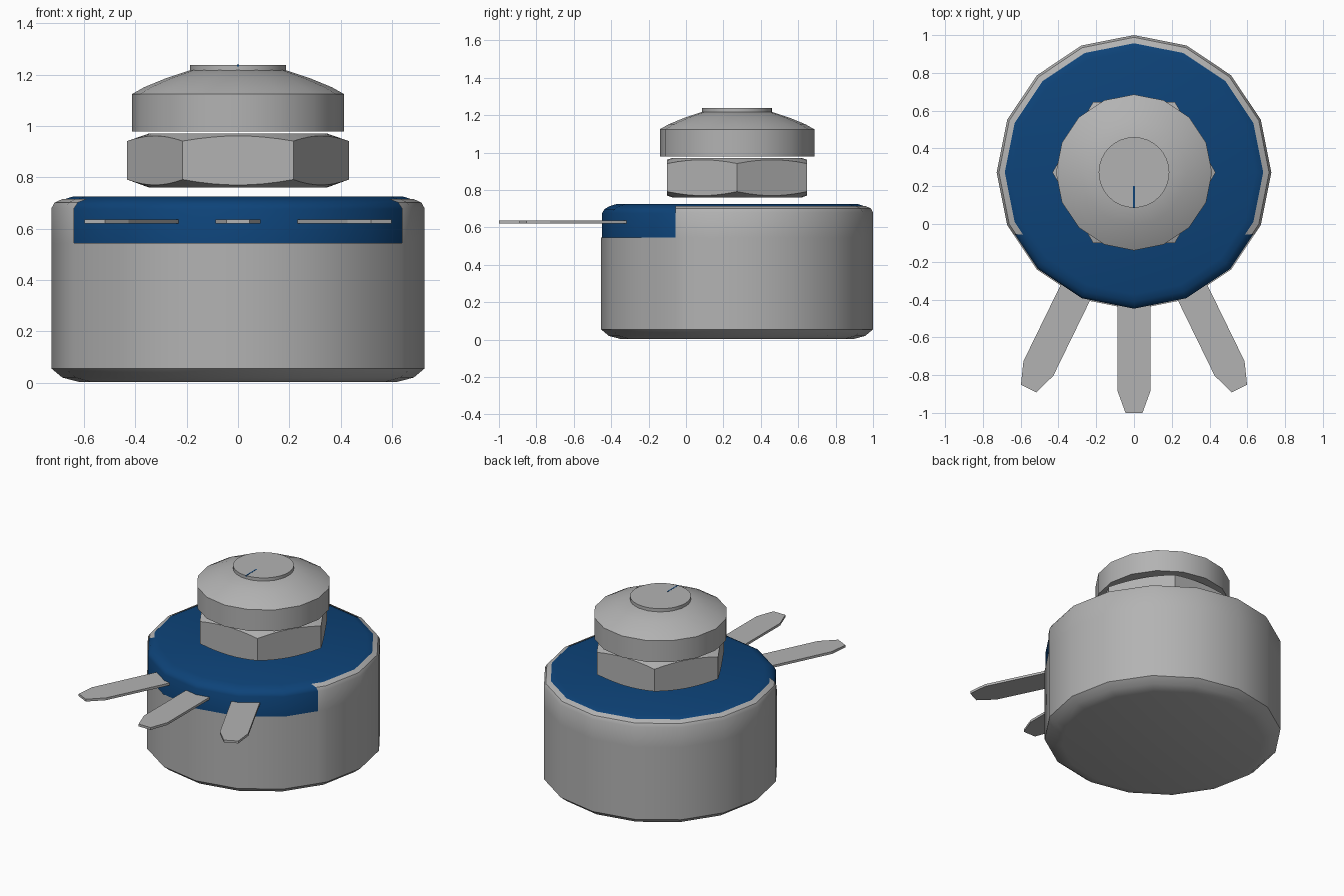
import bpy, bmesh, math
from mathutils import Matrix

cube = bpy.data.objects.get("Cube")
if cube:
    bpy.data.objects.remove(cube, do_unlink=True)

CY = 0.273  # y of the shared vertical axis


def material(name, rgb):
    m = bpy.data.materials.new(name)
    m.use_nodes = True
    m.diffuse_color = (*rgb, 1)
    m.node_tree.nodes["Principled BSDF"].inputs["Base Color"].default_value = (*rgb, 1)
    return m


GREY = material("metal grey", (0.45, 0.45, 0.45))
BLUE = material("insulator blue", (0.004, 0.056, 0.19))


def finish(name, bm, mat, angle=30):
    bmesh.ops.recalc_face_normals(bm, faces=bm.faces)
    me = bpy.data.meshes.new(name)
    bm.to_mesh(me)
    bm.free()
    me.materials.append(mat)
    ob = bpy.data.objects.new(name, me)
    bpy.context.collection.objects.link(ob)
    if angle:
        bpy.ops.object.select_all(action='DESELECT')
        ob.select_set(True)
        bpy.context.view_layer.objects.active = ob
        bpy.ops.object.shade_smooth_by_angle(angle=math.radians(angle))
    return ob


def lathe(profile, sides=16):
    """Rings of (radius, z) joined into a turned shape; ends are closed where requested by radius 0."""
    bm = bmesh.new()
    rings = []
    for r, z in profile:
        if r == 0:
            rings.append([bm.verts.new((0, CY, z))])
        else:
            rings.append([bm.verts.new((r * math.cos(a), CY + r * math.sin(a), z))
                          for a in (2 * math.pi * i / sides for i in range(sides))])
    for a, b in zip(rings, rings[1:]):
        if len(a) == 1:
            bm.faces.new(b)
        elif len(b) == 1:
            bm.faces.new(a)
        else:
            for i in range(sides):
                j = (i + 1) % sides
                bm.faces.new((a[i], a[j], b[j], b[i]))
    return bm


def prism(points, z0, z1):
    bm = bmesh.new()
    face = bm.faces.new([bm.verts.new((x, y, z0)) for x, y in points])
    ext = bmesh.ops.extrude_face_region(bm, geom=[face])["geom"]
    bmesh.ops.translate(bm, vec=(0, 0, z1 - z0),
                        verts=[v for v in ext if isinstance(v, bmesh.types.BMVert)])
    return bm


# Metal can with rolled lip, opened at the front for the terminals
CUT_Y, CUT_Z = -0.055, 0.545
bm = lathe([(0, 0), (0.62, 0.003), (0.685, 0.02), (0.727, 0.055),
            (0.727, 0.68), (0.715, 0.702), (0.684, 0.716)])
for co, no in (((0, CUT_Y, 0), (0, 1, 0)), ((0, 0, CUT_Z), (0, 0, 1))):
    bmesh.ops.bisect_plane(bm, geom=bm.verts[:] + bm.edges[:] + bm.faces[:],
                           plane_co=co, plane_no=no)
opening = [f for f in bm.faces
           if f.calc_center_median().y < CUT_Y and f.calc_center_median().z > CUT_Z]
bmesh.ops.delete(bm, geom=opening, context='FACES')
finish("can", bm, GREY)

# Insulating disc seated in the can
finish("insulator_disc", lathe([(0, 0.5), (0.721, 0.5), (0.721, 0.677), (0.709, 0.698),
                                (0.684, 0.713), (0.645, 0.725), (0, 0.725)]), BLUE)

# Hex nut: a prism trimmed by a double chamfer cone
bm = prism([(0.432 * math.cos(math.pi * i / 3), CY + 0.432 * math.sin(math.pi * i / 3))
            for i in range(6)], 0.74, 1.0)
nut = finish("hex_nut", bm, GREY, 0)
chamfer = finish("nut_chamfer_cutter",
                 lathe([(0, 0.76), (0.345, 0.76), (0.46, 0.802), (0.46, 0.932),
                        (0.345, 0.972), (0, 0.972)], 48), GREY, 0)
chamfer.hide_render = True
mod = nut.modifiers.new("chamfer", 'BOOLEAN')
mod.operation, mod.solver, mod.object = 'INTERSECT', 'EXACT', chamfer
bpy.context.view_layer.objects.active = nut
bpy.ops.object.modifier_apply(modifier=mod.name)
bpy.data.objects.remove(chamfer, do_unlink=True)

# Domed cap, shaft end and its marker slot
finish("domed_cap", lathe([(0, 0.98), (0.413, 0.98), (0.413, 1.125), (0.365, 1.152),
                           (0.28, 1.187), (0.187, 1.218), (0, 1.218)]), GREY)
finish("shaft_end", lathe([(0, 1.21), (0.187, 1.21), (0.187, 1.239), (0, 1.239)], 32), GREY)
finish("marker_slot", prism([(-0.004, 0.085), (0.004, 0.085), (0.004, 0.2), (-0.004, 0.2)],
                            1.232, 1.24), BLUE, 0)

# Three solder terminals fanned about the axis
outline = [(-0.088, -0.6), (-0.088, -1.155), (-0.045, -1.273),
           (0.045, -1.273), (0.088, -1.155), (0.088, -0.6)]
for side, deg in (("right", -26), ("middle", 0), ("left", 26)):
    bm = prism(outline, 0.62, 0.636)
    bm.transform(Matrix.Translation((0, CY, 0)) @ Matrix.Rotation(math.radians(deg), 4, 'Z'))
    finish(side + "_terminal", bm, GREY, 0)
